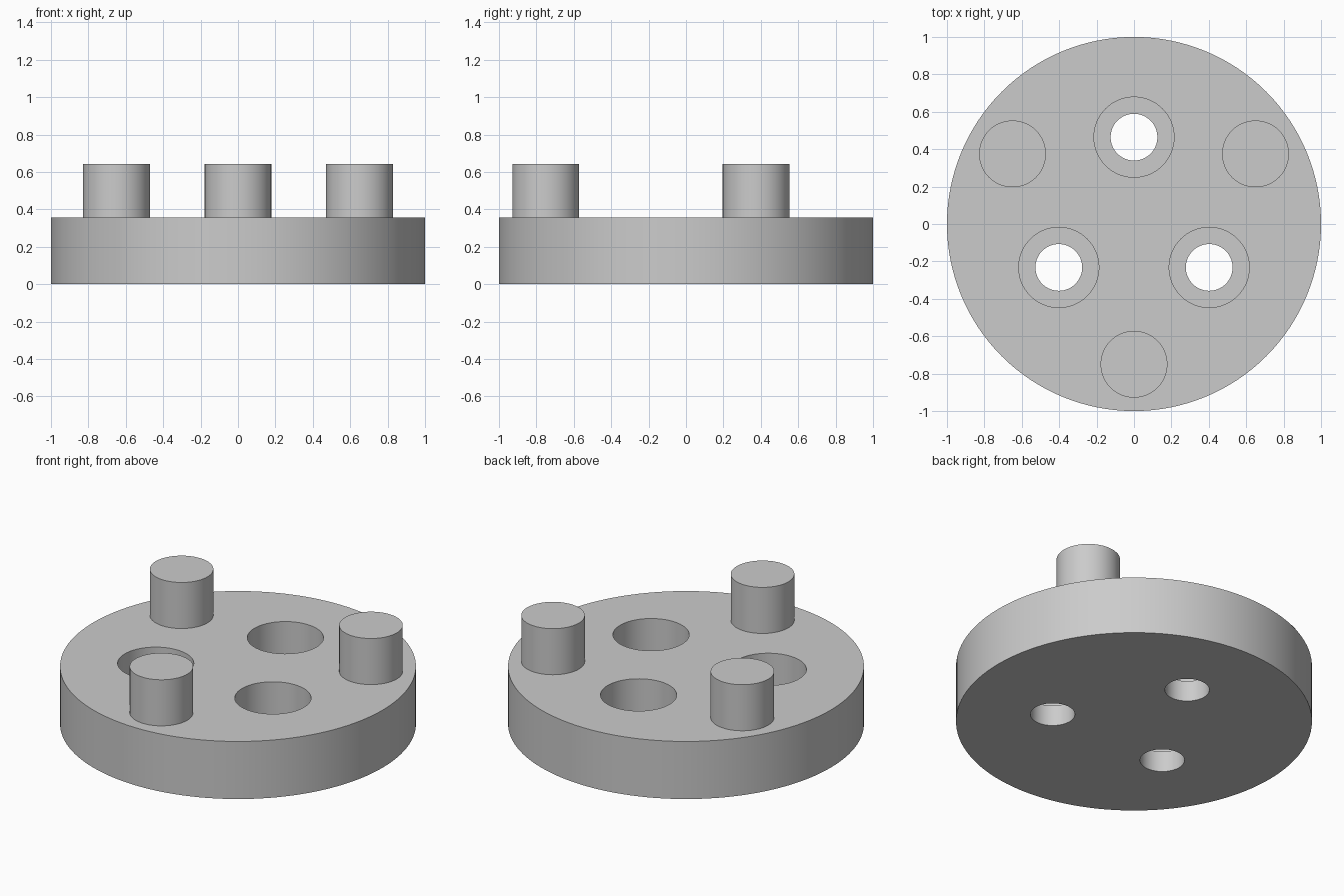
import bpy
from math import cos, sin, radians

cube = bpy.data.objects.get("Cube")
if cube:
    bpy.data.objects.remove(cube)

UNIT = 1 / 14          # disc radius is 14 units
BASE_HEIGHT = 5 * UNIT
FLOOR = 1.8 * UNIT     # thickness left under each counterbore

grey = bpy.data.materials.new("plain grey")
grey.use_nodes = True
grey.diffuse_color = (0.6, 0.6, 0.6, 1)
grey.node_tree.nodes["Principled BSDF"].inputs["Base Color"].default_value = grey.diffuse_color


def cylinder(name, radius, bottom, top, x=0, y=0, sides=64):
    bpy.ops.mesh.primitive_cylinder_add(vertices=sides, radius=radius, depth=top - bottom,
                                        location=(x, y, (bottom + top) / 2))
    part = bpy.context.object
    part.name = name
    part.data.materials.append(grey)
    return part


def ring(radius, start):
    return [(radius * cos(radians(start + a)), radius * sin(radians(start + a)))
            for a in (0, 120, 240)]


def cut(target, cutter):
    mod = target.modifiers.new(cutter.name, "BOOLEAN")
    mod.operation = "DIFFERENCE"
    mod.solver = "EXACT"
    mod.object = cutter
    bpy.context.view_layer.objects.active = target
    bpy.ops.object.modifier_apply(modifier=mod.name)
    bpy.data.objects.remove(cutter)


def smooth(part):
    bpy.ops.object.select_all(action="DESELECT")
    part.select_set(True)
    bpy.context.view_layer.objects.active = part
    bpy.ops.object.shade_smooth_by_angle(angle=radians(30))


# Round base with three stepped screw holes
base = cylinder("base_disc", 1, 0, BASE_HEIGHT, sides=128)
for x, y in ring(6.5 * UNIT, 90):
    cut(base, cylinder("through_hole", 1.75 * UNIT, -0.1, BASE_HEIGHT + 0.1, x, y))
    cut(base, cylinder("counterbore", 3 * UNIT, FLOOR, BASE_HEIGHT + 0.1, x, y))
smooth(base)

# Three upright pins between the holes
for name, (x, y) in zip(("front_pin", "left_pin", "right_pin"), ring(10.5 * UNIT, 270)):
    smooth(cylinder(name, 2.5 * UNIT, BASE_HEIGHT, 9 * UNIT, x, y))
